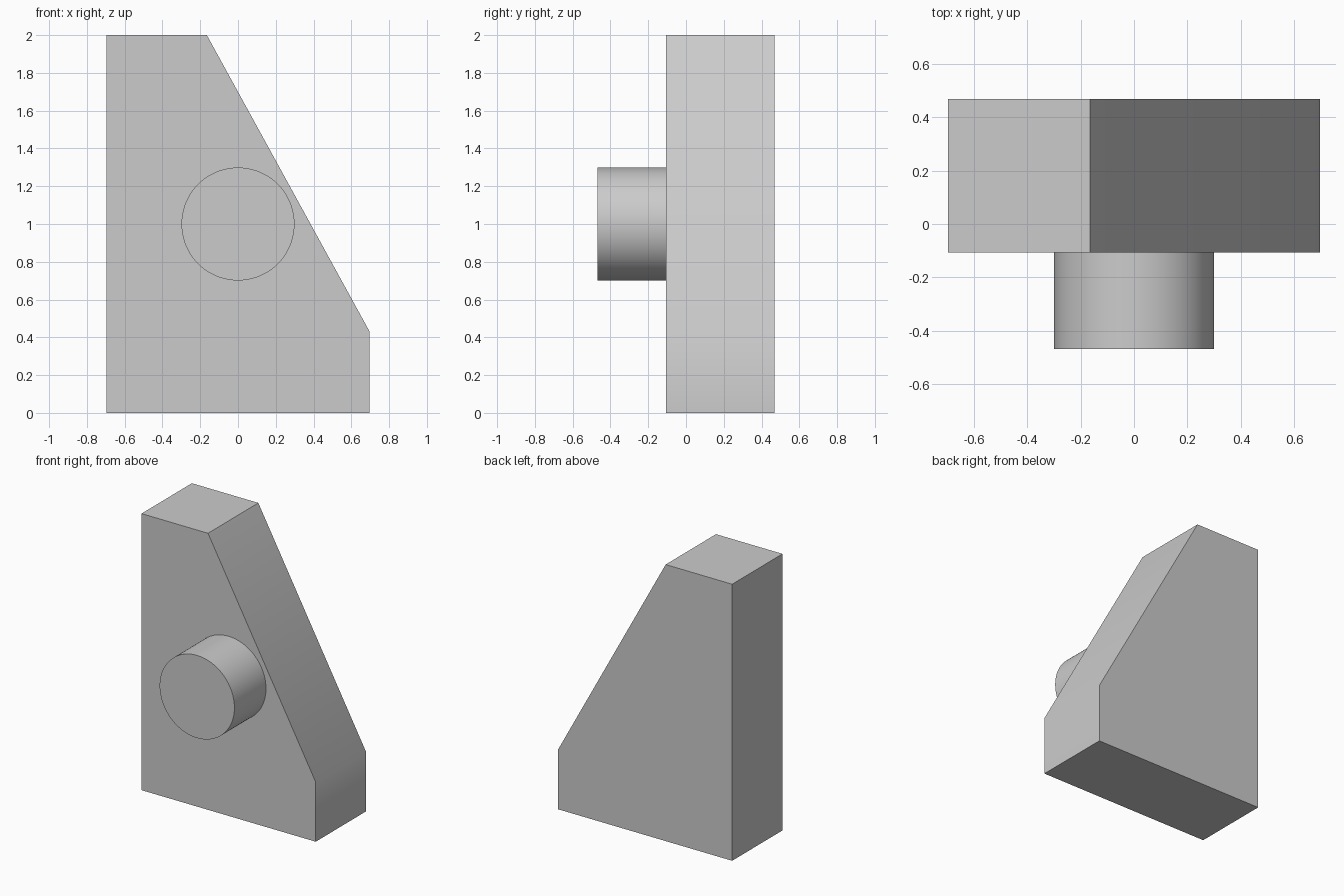
import bpy
import bmesh
import math

cube = bpy.data.objects.get("Cube")
if cube:
    bpy.data.objects.remove(cube, do_unlink=True)

GREY = (0.6, 0.6, 0.6, 1.0)
grey = bpy.data.materials.new("light_grey")
grey.use_nodes = True
grey.diffuse_color = GREY
grey.node_tree.nodes["Principled BSDF"].inputs["Base Color"].default_value = GREY


def extrude_profile(name, profile, front, back):
    """Extrude an XZ outline from y=front to y=back."""
    bm = bmesh.new()
    face = bm.faces.new([bm.verts.new((x, front, z)) for x, z in profile])
    moved = bmesh.ops.extrude_face_region(bm, geom=[face])["geom"]
    for v in moved:
        if isinstance(v, bmesh.types.BMVert):
            v.co.y = back
    # Keep the starting cap so the solid is closed
    if not face.is_valid:
        bm.verts.ensure_lookup_table()
    bmesh.ops.holes_fill(bm, edges=bm.edges[:], sides=0)
    bmesh.ops.recalc_face_normals(bm, faces=bm.faces[:])
    mesh = bpy.data.meshes.new(name)
    bm.to_mesh(mesh)
    bm.free()
    mesh.materials.append(grey)
    obj = bpy.data.objects.new(name, mesh)
    bpy.context.collection.objects.link(obj)
    bpy.ops.object.select_all(action="DESELECT")
    obj.select_set(True)
    bpy.context.view_layer.objects.active = obj
    bpy.ops.object.shade_smooth_by_angle(angle=math.radians(30))
    return obj


# Upright block with one sloping side
PLATE_FRONT, PLATE_BACK = -0.107, 0.468
outline = [(-0.697, 0), (0.697, 0), (0.697, 0.43), (-0.165, 2), (-0.697, 2)]
extrude_profile("sloped_block", outline, PLATE_FRONT, PLATE_BACK)

# Round boss on the front face
RADIUS, SIDES = 0.299, 96
circle = [(RADIUS * math.cos(math.tau * i / SIDES),
           1 + RADIUS * math.sin(math.tau * i / SIDES)) for i in range(SIDES)]
extrude_profile("round_boss", circle, -0.468, PLATE_FRONT)
